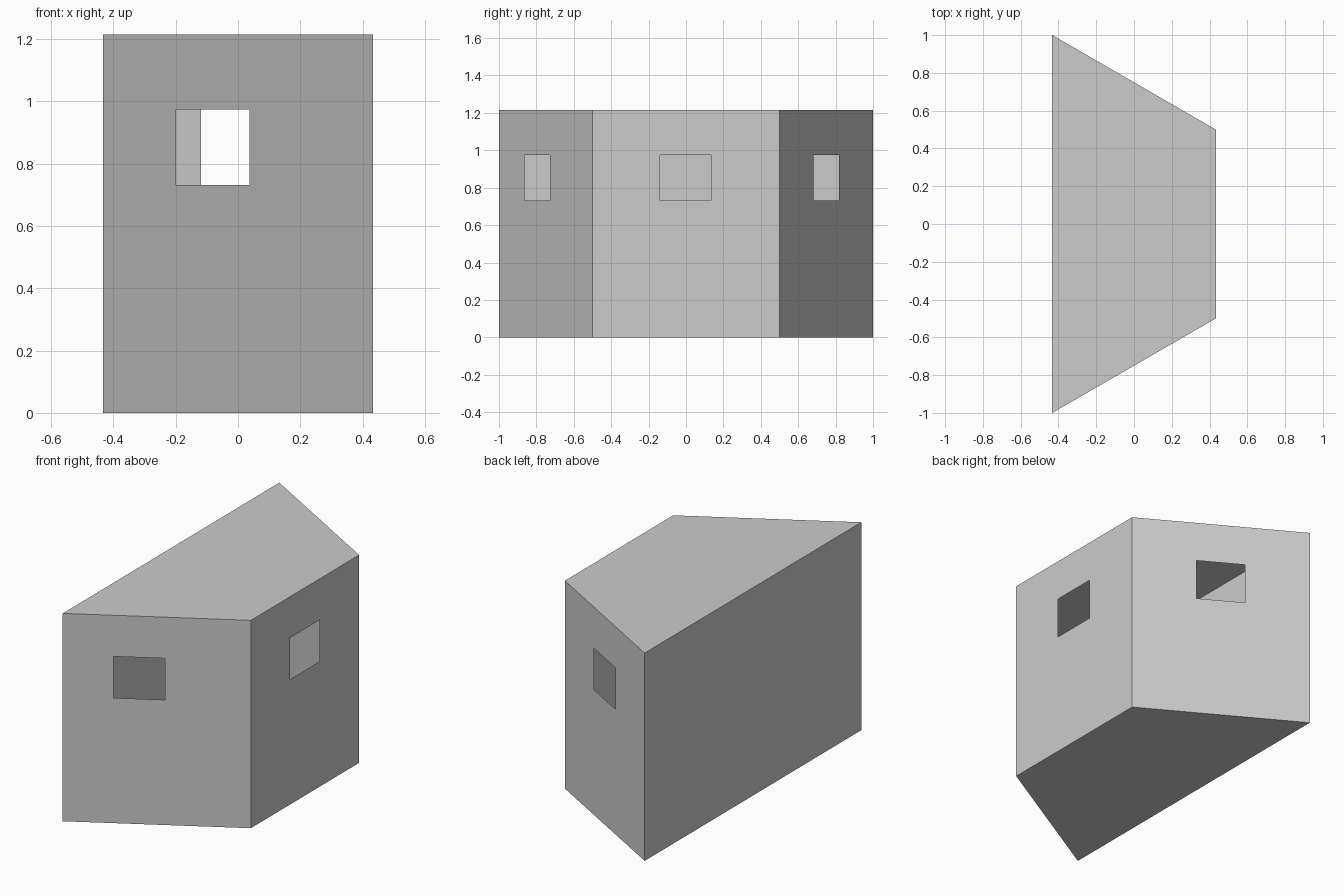
import bpy
import bmesh
from mathutils import Vector

if "Cube" in bpy.data.objects:
    bpy.data.objects.remove(bpy.data.objects["Cube"])

H = 1.2147                 # wall height
SILL, LINTEL = 0.7315, 0.974
HALF = 0.1364              # half window width along the wall
S = 0.75 ** 0.5 / 2        # half depth of the half-hexagon plan

# Half-hexagon plan, anticlockwise from above
plan = [Vector(p) for p in ((-S, -1), (S, -0.5), (S, 0.5), (-S, 1))]
# Window centre along each wall from its start; the long wall is blank
windows = [0.407, 0.4975, 0.5, None]


def make_object(name, bm):
    bmesh.ops.remove_doubles(bm, verts=bm.verts, dist=1e-5)
    mesh = bpy.data.meshes.new(name)
    bm.to_mesh(mesh)
    bm.free()
    bpy.context.collection.objects.link(bpy.data.objects.new(name, mesh))


def add_wall(bm, a, b, centre):
    """Thin wall from a to b, with an optional rectangular opening."""
    length = (b - a).length
    d = (b - a) / length

    def vert(u, z):
        p = a + d * u
        return bm.verts.new((p.x, p.y, z))

    def ring(u0, u1, z0, z1):
        return [vert(u0, z0), vert(u1, z0), vert(u1, z1), vert(u0, z1)]

    outer = ring(0, length, 0, H)
    if centre is None:
        bm.faces.new(outer)
        return
    inner = ring(centre - HALF, centre + HALF, SILL, LINTEL)
    for i in range(4):
        j = (i + 1) % 4
        bm.faces.new((outer[i], outer[j], inner[j], inner[i]))


# Hollow thin shell: walls with window openings, floor and flat roof
shell = bmesh.new()
for i, centre in enumerate(windows):
    add_wall(shell, plan[i], plan[(i + 1) % 4], centre)
shell.faces.new([shell.verts.new((p.x, p.y, 0)) for p in reversed(plan)])
shell.faces.new([shell.verts.new((p.x, p.y, H)) for p in plan])
make_object("half_hexagon_shell", shell)
